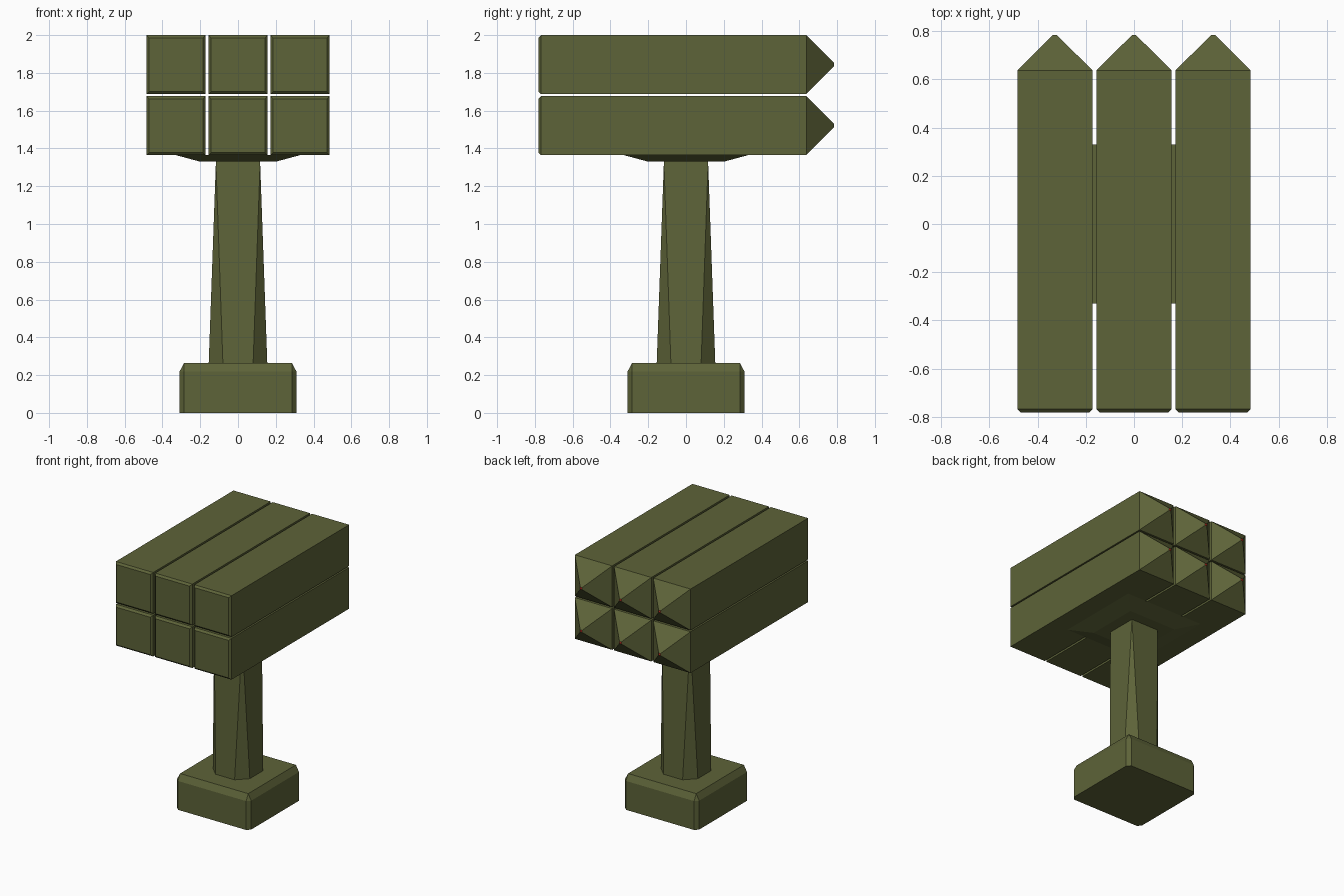
import bpy, bmesh
from mathutils import Matrix

if "Cube" in bpy.data.objects:
    bpy.data.objects.remove(bpy.data.objects["Cube"])


def material(name, rgb):
    m = bpy.data.materials.new(name)
    m.diffuse_color = (*rgb, 1)
    m.use_nodes = True
    m.node_tree.nodes["Principled BSDF"].inputs["Base Color"].default_value = m.diffuse_color
    return m


olive = material("olive", (0.11, 0.125, 0.04))
red = material("red", (0.6, 0.03, 0.02))


def loft(name, rings, rot=None, loc=(0, 0, 0), tip=False):
    """Stack square rings (z, half extent, half flat); flat < extent cuts the corners."""
    bm = bmesh.new()
    loops = []
    for z, e, f in rings:
        pts = [(e, -f), (e, f), (f, e), (-f, e), (-e, f), (-e, -f), (-f, -e), (f, -e)]
        loops.append([bm.verts.new((x, y, z)) for x, y in pts])
    for a, b in zip(loops, loops[1:]):
        for i in range(8):
            j = (i + 1) % 8
            bm.faces.new((a[i], a[j], b[j], b[i]))
    bm.faces.new(loops[0][::-1])
    cap = bm.faces.new(loops[-1])
    if tip:
        cap.material_index = 1
    bmesh.ops.remove_doubles(bm, verts=bm.verts, dist=1e-5)
    if rot:
        bmesh.ops.transform(bm, matrix=rot, verts=bm.verts)
    bmesh.ops.recalc_face_normals(bm, faces=bm.faces)
    me = bpy.data.meshes.new(name)
    bm.to_mesh(me)
    bm.free()
    me.materials.append(olive)
    if tip:
        me.materials.append(red)
    ob = bpy.data.objects.new(name, me)
    ob.location = loc
    bpy.context.collection.objects.link(ob)
    return ob


# Foot block with chamfered upright and top edges
loft("base", [(0, 0.31, 0.285), (0.218, 0.31, 0.285), (0.265, 0.285, 0.285)])

# Column: octagon at the foot turning into a square at the top
loft("column", [(0.265, 0.155, 0.08), (1.33, 0.117, 0.117)])

# Flared mounting plate
loft("mounting_plate", [(1.33, 0.2, 0.2), (1.365, 0.33, 0.33)])

# Six square tubes, chamfered in front, with pyramid ends and small red tips at the back
lay_down = Matrix.Rotation(-1.5707963, 4, 'X')  # turns local z into +y
H = 0.156
tube = [(-0.782, H - 0.014, H - 0.014), (-0.768, H, H), (0.637, H, H), (0.784, 0.008, 0.008)]
for row, z in enumerate((1.521, 1.844)):
    for col in (-1, 0, 1):
        loft(f"tube_{row}_{col + 1}", tube, lay_down, (col * 0.328, 0, z), tip=True)
